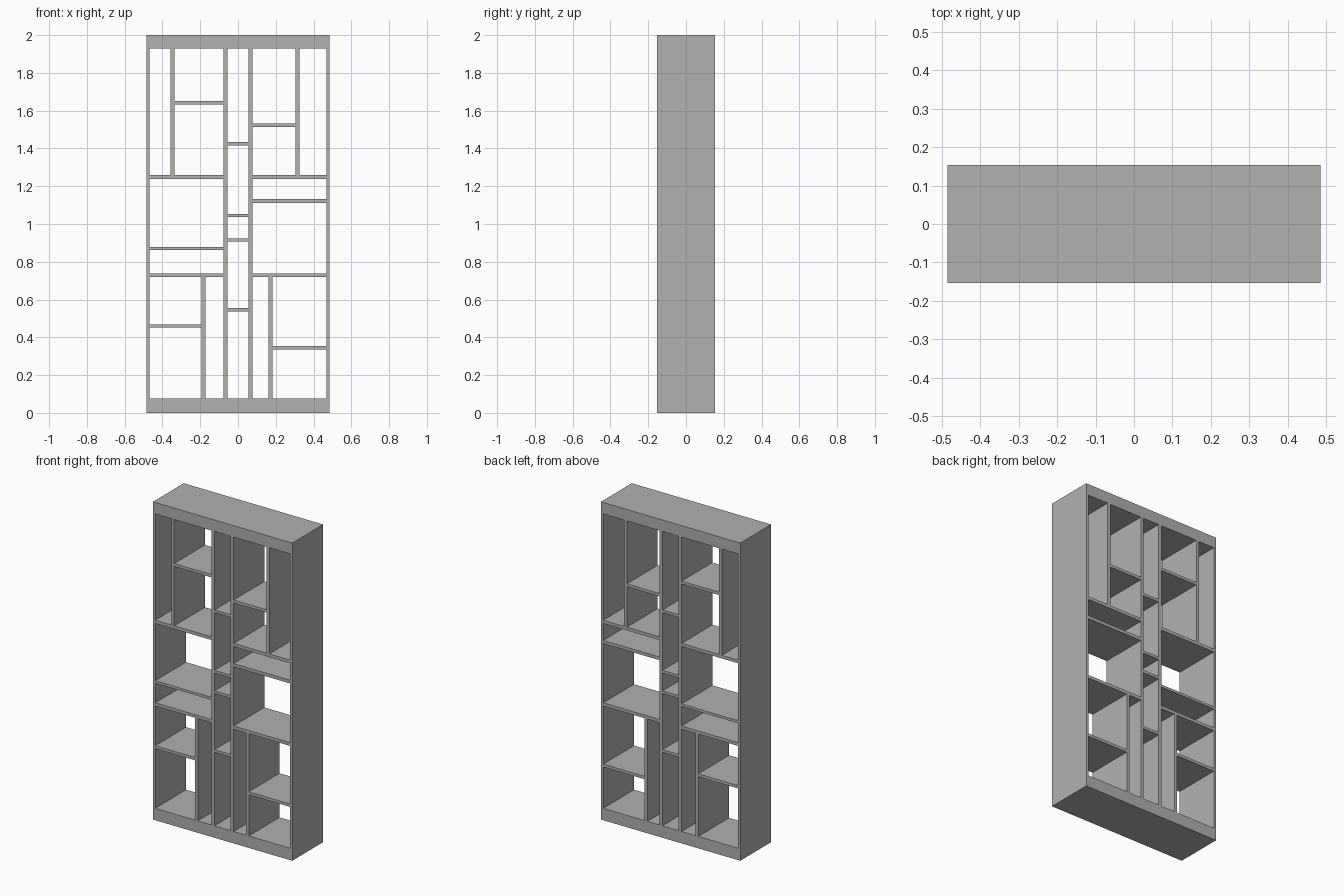
import bpy
import bmesh

cube = bpy.data.objects.get("Cube")
if cube:
    bpy.data.objects.remove(cube, do_unlink=True)

grey = bpy.data.materials.new("plain_grey")
grey.use_nodes = True
colour = (0.44, 0.44, 0.44, 1)
grey.diffuse_color = colour
grey.node_tree.nodes["Principled BSDF"].inputs["Base Color"].default_value = colour

WIDTH, HEIGHT, DEPTH = 0.97, 2.0, 0.306
OUT = WIDTH / 2            # outer face of the sides
IN = OUT - 0.016           # inner face of the sides
FLOOR, CEILING = 0.075, 1.928
T = 0.02                   # board thickness
MID = 0.0665               # centre of the two main uprights


def finish(bm, name):
    bmesh.ops.recalc_face_normals(bm, faces=bm.faces)
    mesh = bpy.data.meshes.new(name)
    bm.to_mesh(mesh)
    bm.free()
    mesh.materials.append(grey)
    obj = bpy.data.objects.new(name, mesh)
    bpy.context.collection.objects.link(obj)


def board(name, x0, x1, z0, z1):
    bm = bmesh.new()
    bmesh.ops.create_cube(bm, size=1)
    bmesh.ops.scale(bm, vec=(x1 - x0, DEPTH, z1 - z0), verts=bm.verts)
    bmesh.ops.translate(bm, vec=((x0 + x1) / 2, 0, (z0 + z1) / 2), verts=bm.verts)
    finish(bm, name)


def upright(name, x, z0, z1):
    board(name, x - T / 2, x + T / 2, z0, z1)


def shelf(name, x0, x1, z, thick=T):
    board(name, x0, x1, z - thick / 2, z + thick / 2)


# Outer frame: a rectangular ring extruded through the depth
bm = bmesh.new()
rings = []
for x, z0, z1 in ((OUT, 0, HEIGHT), (IN, FLOOR, CEILING)):
    corners = ((-x, z0), (x, z0), (x, z1), (-x, z1))
    rings.append([bm.verts.new((cx, -DEPTH / 2, cz)) for cx, cz in corners])
outer, inner = rings
for i in range(4):
    j = (i + 1) % 4
    bm.faces.new((outer[i], outer[j], inner[j], inner[i]))
ext = bmesh.ops.extrude_face_region(bm, geom=bm.faces[:], use_keep_orig=True)
moved = [v for v in ext["geom"] if isinstance(v, bmesh.types.BMVert)]
bmesh.ops.translate(bm, vec=(0, DEPTH, 0), verts=moved)
finish(bm, "outer_frame")

# Main uprights and the two long shelf levels on both sides
HIGH, LOW = 1.249, 0.729
EDGE = MID + T / 2
for side, s in (("left", 1), ("right", -1)):
    upright(side + "_main_upright", s * MID, FLOOR, CEILING)
    x0, x1 = sorted((s * EDGE, s * IN))
    shelf(side + "_high_shelf", x0, x1, HIGH)
    shelf(side + "_low_shelf", x0, x1, LOW)

# Short uprights
H = T / 2
UR, UL, LR, LL = -0.347, 0.315, -0.183, 0.172
upright("upper_right_divider", UR, HIGH + H, CEILING)
upright("upper_left_divider", UL, HIGH + H, CEILING)
upright("lower_right_divider", LR, FLOOR, LOW - H)
upright("lower_left_divider", LL, FLOOR, LOW - H)

# Short shelves
shelf("upper_right_shelf", UR + H, -EDGE, 1.642, 0.018)
shelf("middle_right_shelf", -IN, -EDGE, 0.87, 0.016)
shelf("lower_right_shelf", -IN, LR - H, 0.46, 0.018)
shelf("upper_left_shelf", EDGE, UL - H, 1.523, 0.018)
shelf("middle_left_shelf", EDGE, IN, 1.122)
shelf("lower_left_shelf", LL + H, IN, 0.344, 0.018)

# Narrow centre column shelves
for i, z in enumerate((0.546, 0.916, 1.045, 1.425)):
    shelf(f"centre_shelf_{i + 1}", -MID + H, MID - H, z, 0.017)
